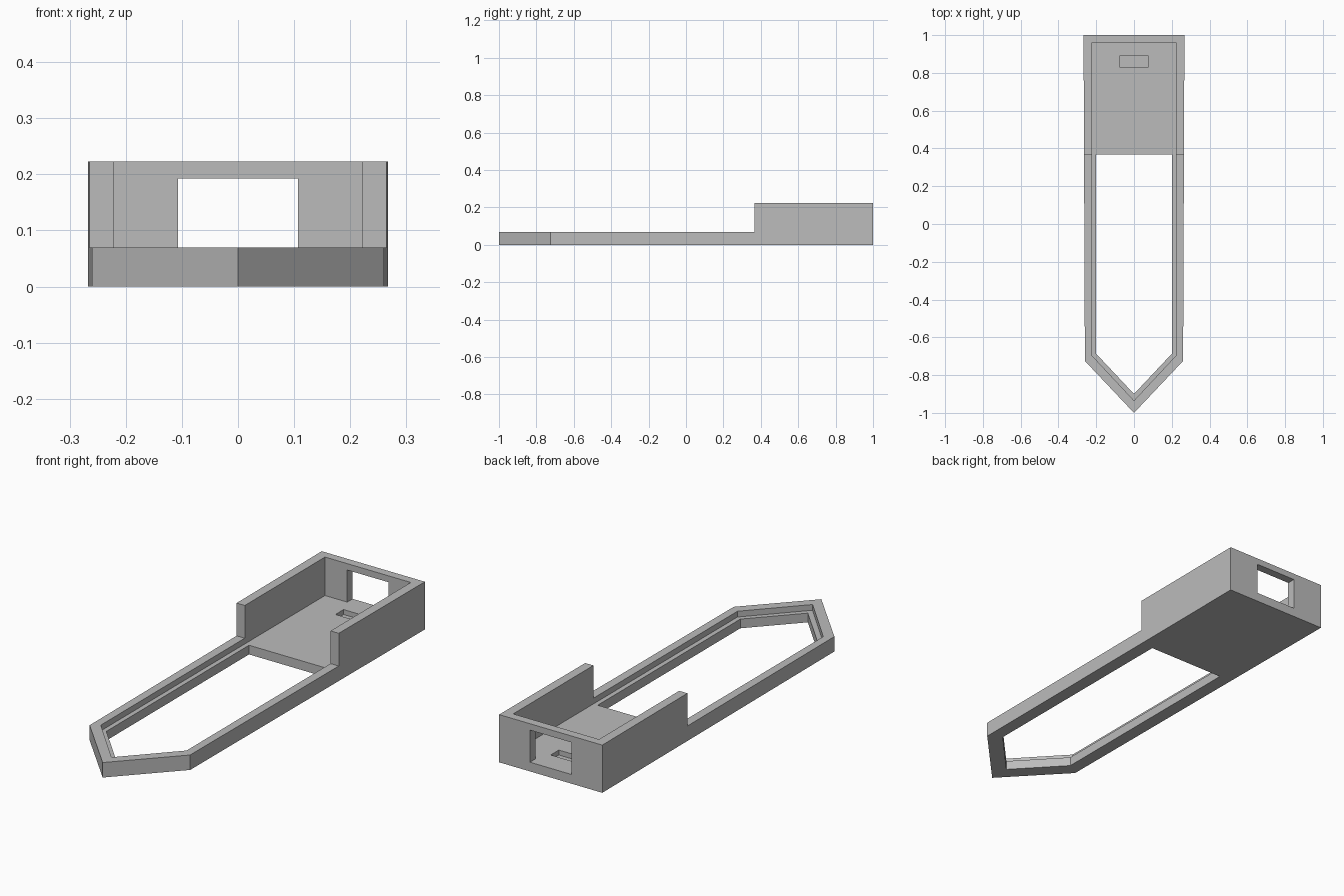
import bpy
import bmesh

cube = bpy.data.objects.get("Cube")
if cube:
    bpy.data.objects.remove(cube)

RIM, WALL, FLOOR, STEP_Y = 0.07, 0.223, 0.043, 0.367

grey = bpy.data.materials.new("plain grey")
grey.use_nodes = True
grey.diffuse_color = (0.5, 0.5, 0.5, 1)
grey.node_tree.nodes["Principled BSDF"].inputs["Base Color"].default_value = (0.5, 0.5, 0.5, 1)


def prism(name, outline, z0, z1):
    """Extrude a flat outline between two heights."""
    bm = bmesh.new()
    face = bm.faces.new([bm.verts.new((x, y, z0)) for x, y in outline])
    top = bmesh.ops.extrude_face_region(bm, geom=[face])["geom"]
    for v in top:
        if isinstance(v, bmesh.types.BMVert):
            v.co.z = z1
    bmesh.ops.recalc_face_normals(bm, faces=bm.faces)
    mesh = bpy.data.meshes.new(name)
    bm.to_mesh(mesh)
    bm.free()
    mesh.materials.append(grey)
    obj = bpy.data.objects.new(name, mesh)
    bpy.context.collection.objects.link(obj)
    return obj


def pointed(back_w, back_y, front_w, front_y, tip_y):
    """Long outline with a square back and a pointed front."""
    return [(-back_w, back_y), (-front_w, front_y), (0, tip_y),
            (front_w, front_y), (back_w, back_y)]


def rect(w, y0, y1):
    return [(-w, y0), (w, y0), (w, y1), (-w, y1)]


# Solid tray body, slightly tapered toward the point
tray = prism("tray", pointed(0.267, 1, 0.26, -0.725, -1), 0, WALL)

# Volumes removed from the body
cutters = [
    prism("low_front_cutter", rect(0.5, -1.2, STEP_Y), RIM, 0.4),
    prism("pocket_cutter", pointed(0.222, 0.96, 0.222, -0.697, -0.935), FLOOR, 0.4),
    prism("opening_cutter", pointed(0.2, STEP_Y, 0.2, -0.687, -0.9), -0.1, 0.3),
    prism("rear_window_cutter", rect(0.107, 0.93, 1.1), FLOOR, 0.193),
    prism("floor_slot_cutter", rect(0.077, 0.83, 0.89), 0.02, 0.1),
]
for cutter in cutters:
    cutter.hide_render = True
    cut = tray.modifiers.new(cutter.name, 'BOOLEAN')
    cut.operation = 'DIFFERENCE'
    cut.solver = 'EXACT'
    cut.object = cutter

# Bake the cuts and discard the cutters
bpy.context.view_layer.update()
graph = bpy.context.evaluated_depsgraph_get()
baked = bpy.data.meshes.new_from_object(tray.evaluated_get(graph))
tray.modifiers.clear()
tray.data = baked
for cutter in cutters:
    bpy.data.objects.remove(cutter)
